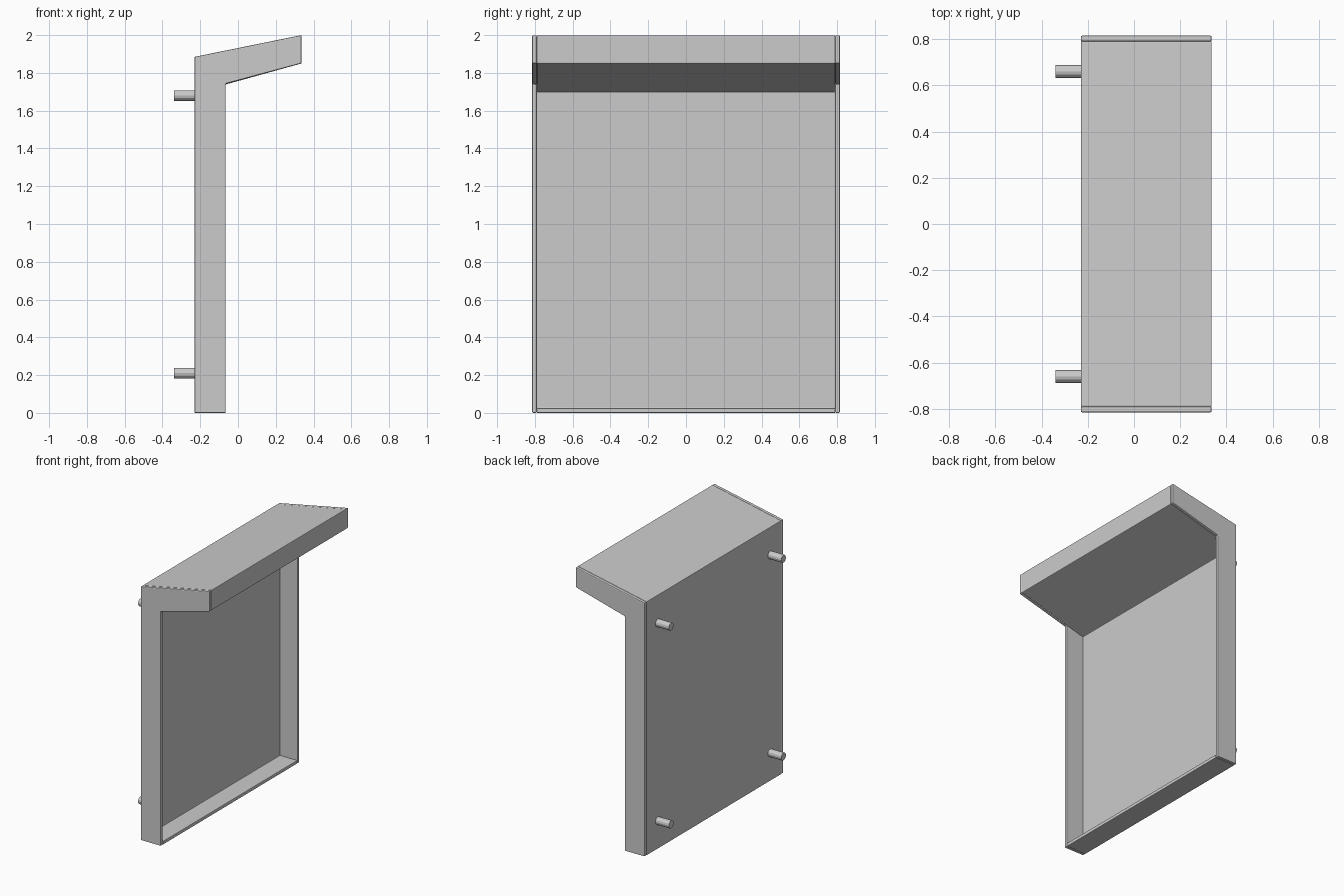
import bpy, bmesh, math
from mathutils import Matrix

cube = bpy.data.objects.get("Cube")
if cube:
    bpy.data.objects.remove(cube, do_unlink=True)

metal = bpy.data.materials.new("light grey metal")
metal.use_nodes = True
GREY = (0.6, 0.6, 0.6, 1)
metal.diffuse_color = GREY
metal.node_tree.nodes["Principled BSDF"].inputs["Base Color"].default_value = GREY


def finish(name, bm):
    bmesh.ops.recalc_face_normals(bm, faces=bm.faces)
    mesh = bpy.data.meshes.new(name)
    bm.to_mesh(mesh)
    bm.free()
    mesh.materials.append(metal)
    obj = bpy.data.objects.new(name, mesh)
    bpy.context.collection.objects.link(obj)
    return obj


def extrude_profile(name, points, y0, y1, edge):
    """Extrude an x-z outline along y and round its edges."""
    bm = bmesh.new()
    face = bm.faces.new([bm.verts.new((x, y0, z)) for x, z in points])
    grown = bmesh.ops.extrude_face_region(bm, geom=[face])["geom"]
    bmesh.ops.translate(bm, vec=(0, y1 - y0, 0),
                        verts=[g for g in grown if isinstance(g, bmesh.types.BMVert)])
    obj = finish(name, bm)
    bevel = obj.modifiers.new("rounded edges", "BEVEL")
    bevel.width = edge
    bevel.segments = 2
    bevel.limit_method = "ANGLE"
    bevel.angle_limit = math.radians(10)
    return obj


BACK, LIP, FRONT = -0.23, -0.065, 0.336
HALF, SEAM, SHEET = 0.815, 0.79, 0.025

# Back panel, bottom lip and sloped canopy in one folded profile
extrude_profile("back_panel_and_canopy", [
    (BACK, 0), (LIP, 0), (LIP, SHEET), (BACK + SHEET, SHEET),
    (BACK + SHEET, 1.70), (FRONT, 1.85), (FRONT, 2.0), (BACK, 1.885)],
    -SEAM, SEAM, 0.004)

# Bent side walls
side = [(BACK, 0), (LIP, 0), (LIP, 1.742), (FRONT, 1.85), (FRONT, 2.0), (BACK, 1.885)]
extrude_profile("left_side_wall", side, -HALF, -SEAM, 0.006)
extrude_profile("right_side_wall", side, SEAM, HALF, 0.006)

# Four mounting pegs on the back
for row, z in (("lower", 0.21), ("upper", 1.68)):
    for end, y in (("left", -0.66), ("right", 0.66)):
        bm = bmesh.new()
        bmesh.ops.create_cone(bm, cap_ends=True, segments=12, radius1=0.028, radius2=0.028,
                              depth=0.12, matrix=Matrix.Translation((-0.28, y, z))
                              @ Matrix.Rotation(math.pi / 2, 4, "Y"))
        finish(f"{row}_{end}_peg", bm)
